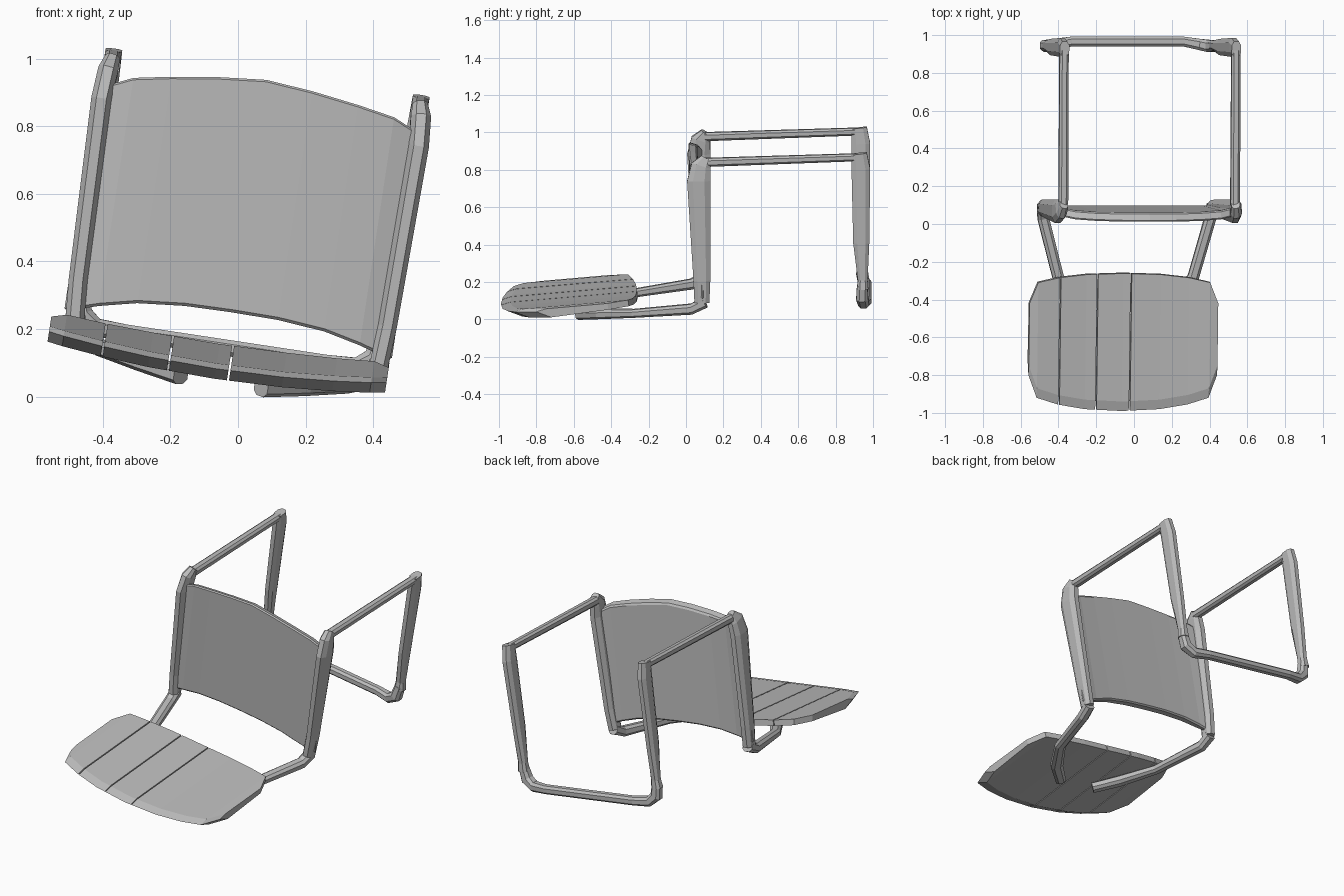
import bpy, bmesh, math
from mathutils import Vector, Matrix

old = bpy.data.objects.get("Cube")
if old:
    bpy.data.objects.remove(old, do_unlink=True)

grey = bpy.data.materials.new("plain grey")
grey.use_nodes = True
grey.diffuse_color = (0.5, 0.5, 0.5, 1)
grey.node_tree.nodes["Principled BSDF"].inputs["Base Color"].default_value = (0.5, 0.5, 0.5, 1)

# The tipped-over chair is symmetric in its own frame, which is rolled sideways
FRAME = Matrix.Translation((-0.03, 0, 0.18)) @ Matrix.Rotation(math.radians(8.6), 4, 'Y')


def loft(name, rings, mirror=False, bevel=0):
    bm = bmesh.new()
    loops = [[bm.verts.new(p) for p in ring] for ring in rings]
    n = len(loops[0])
    for a, b in zip(loops, loops[1:]):
        for i in range(n):
            j = (i + 1) % n
            bm.faces.new((a[i], a[j], b[j], b[i]))
    bm.faces.new(loops[0][::-1])
    bm.faces.new(loops[-1])
    bmesh.ops.recalc_face_normals(bm, faces=bm.faces)
    mesh = bpy.data.meshes.new(name)
    bm.to_mesh(mesh)
    bm.free()
    mesh.materials.append(grey)
    ob = bpy.data.objects.new(name, mesh)
    bpy.context.collection.objects.link(ob)
    ob.matrix_world = FRAME
    if mirror:
        ob.modifiers.new("Mirror", 'MIRROR').use_mirror_merge = False
    if bevel:
        mod = ob.modifiers.new("Bevel", 'BEVEL')
        mod.width = bevel
        mod.segments = 1
        mod.limit_method = 'ANGLE'
        mod.angle_limit = math.radians(50)
    return ob


def tube(name, path, axis, mirror=True):
    """Boxy bar with chamfered corners; path holds (point, half width, half depth)."""
    pts = [Vector(p) for p, _, _ in path]
    rings = []
    for i, (_, w, d) in enumerate(path):
        t = (pts[min(i + 1, len(pts) - 1)] - pts[max(i - 1, 0)]).normalized()
        side = t.cross(Vector(axis)).normalized()
        ref = side.cross(t)
        shape = ((1, .5), (.5, 1), (-.5, 1), (-1, .5), (-1, -.5), (-.5, -1), (.5, -1), (1, -.5))
        rings.append([pts[i] + ref * w * a + side * d * b for a, b in shape])
    return loft(name, rings, mirror)


X, Y = (1, 0, 0), (0, 1, 0)

# Seat panel: columns of (x, low z, high z, setback)
half = [(0.0, .07, .768, 0), (.14, .068, .755, 0), (.28, .055, .735, .004),
        (.39, .03, .715, .012), (.49, .0, .67, .035)]
columns = [(-x, a, b, s) for x, a, b, s in half[:0:-1]] + half
loft("seat_panel", [[(x, .045 + s, a), (x, .012 + s, b), (x, .06 + s, b - .015), (x, .098, a)]
                    for x, a, b, s in columns], bevel=.008)

# Backrest boards: columns of (x, front y, front z, rear y, rear z)
half = [(0.0, -.99, -.09, -.262, -.028), (.2, -.98, -.085, -.268, -.024),
        (.35, -.955, -.074, -.285, -.018), (.46, -.92, -.062, -.31, -.01),
        (.505, -.8, -.055, -.42, -.022)]
profile = [(-c[0],) + c[1:] for c in half[:0:-1]] + half


def column(x):
    for a, b in zip(profile, profile[1:]):
        if a[0] <= x <= b[0]:
            f = (x - a[0]) / (b[0] - a[0])
            return [p + (q - p) * f for p, q in zip(a, b)]


def back_ring(x):
    x, y0, z0, y1, z1 = column(x)
    t = .042
    return [(x - .02, y0, z0 - .012), (x - .02, y0 + .05, z0 + .004), (x - .02, y1, z1),
            (x - .02, y1 + .005, z1 - t * .8), (x - .02, y0 + .08, z0 - t)]


cuts = [-.505, -.34, -.14, .04, .505]
for k, (lo, hi) in enumerate(zip(cuts, cuts[1:])):
    a = lo + (.003 if k else 0)
    b = hi - (.003 if k < 3 else 0)
    xs = [a] + [c[0] for c in profile if a + .01 < c[0] < b - .01] + [b]
    loft("backrest_board_%d" % (k + 1), [back_ring(x) for x in xs])

# Frame rails along both sides of the seat
tube("seat_rail", [((.455, .085, -.02), .028, .04), ((.463, .085, .1), .028, .045),
                   ((.475, .068, .64), .03, .062), ((.468, .08, .72), .03, .052),
                   ((.46, .105, .76), .022, .026)], X)

# Bars holding the backrest, bending inward behind it
tube("backrest_rail", [((.455, .10, -.02), .03, .03), ((.447, .03, -.058), .03, .028),
                       ((.362, -.28, -.094), .03, .022), ((.24, -.46, -.115), .035, .026),
                       ((.12, -.57, -.137), .03, .026)], X)

# Straight legs
tube("leg", [((.46, .10, .737), .025, .023), ((.46, .92, .765), .024, .02)], X)

# Floor runners
tube("floor_runner", [((.46, .925, .785), .025, .042), ((.458, .935, .7), .026, .05),
                      ((.453, .937, .3), .024, .043), ((.45, .945, .1), .024, .026),
                      ((.452, .945, .05), .03, .03)], X)

# Cross bar joining the runners, with bent ends
ends = [((.452, .942, .07), .028, .026), ((.438, .942, .0), .032, .032),
        ((.39, .95, -.035), .03, .028), ((.3, .966, -.036), .026, .024)]
tube("floor_cross_bar", [((-p[0], p[1], p[2]), w, d) for p, w, d in ends] + ends[::-1], Y, mirror=False)
